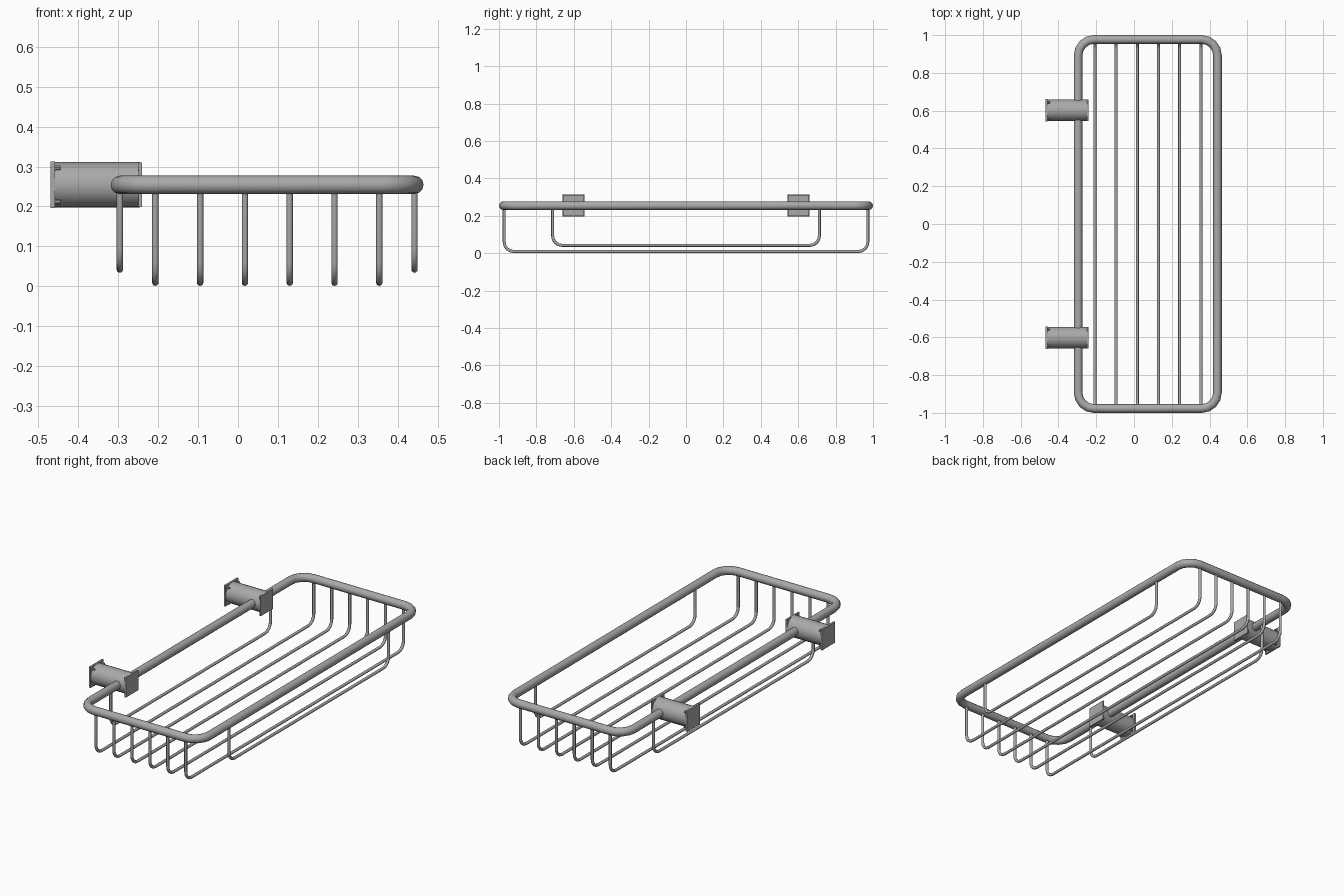
import bpy, math
from mathutils import Vector

if "Cube" in bpy.data.objects:
    bpy.data.objects.remove(bpy.data.objects["Cube"])

metal = bpy.data.materials.new("brushed_grey_metal")
metal.use_nodes = True
metal.diffuse_color = (0.4, 0.4, 0.4, 1)
metal.node_tree.nodes["Principled BSDF"].inputs["Base Color"].default_value = (0.4, 0.4, 0.4, 1)


def finish(obj, name):
    obj.name = name
    obj.data.materials.clear()
    obj.data.materials.append(metal)
    bpy.ops.object.select_all(action='DESELECT')
    obj.select_set(True)
    bpy.context.view_layer.objects.active = obj
    bpy.ops.object.shade_smooth_by_angle(angle=math.radians(40))
    return obj


def fillet(a, corner, b, radius, steps):
    """Points of an arc that rounds a right-angled corner."""
    u, v = (a - corner).normalized(), (b - corner).normalized()
    centre = corner + (u + v) * radius
    turns = [math.pi / 2 * i / steps for i in range(steps + 1)]
    return [centre - v * radius * math.cos(t) - u * radius * math.sin(t) for t in turns]


def tube(name, corners, bend, steps, radius, closed):
    """Round bar that follows a path with rounded corners."""
    pts, n = [], len(corners)
    for i, c in enumerate(corners):
        if closed or 0 < i < n - 1:
            pts += fillet(corners[i - 1], c, corners[(i + 1) % n], bend, steps)
        else:
            pts.append(c)
    curve = bpy.data.curves.new(name, 'CURVE')
    curve.dimensions = '3D'
    curve.bevel_depth = radius
    curve.bevel_resolution = 4
    curve.use_fill_caps = True
    spline = curve.splines.new('POLY')
    spline.points.add(len(pts) - 1)
    for p, co in zip(spline.points, pts):
        p.co = (*co, 1)
    spline.use_cyclic_u = closed
    path = bpy.data.objects.new(name + "_path", curve)
    bpy.context.collection.objects.link(path)
    mesh = bpy.data.meshes.new_from_object(path.evaluated_get(bpy.context.evaluated_depsgraph_get()))
    bpy.data.objects.remove(path)
    obj = bpy.data.objects.new(name, mesh)
    bpy.context.collection.objects.link(obj)
    return finish(obj, name)


def box(name, centre, size):
    bpy.ops.mesh.primitive_cube_add(size=1, location=centre)
    obj = bpy.context.object
    obj.scale = size
    bpy.ops.object.transform_apply(location=False, rotation=False)
    return finish(obj, name)


def rod_x(name, x0, x1, y, z, radius, sides):
    bpy.ops.mesh.primitive_cylinder_add(vertices=sides, radius=radius, depth=x1 - x0,
                                        location=((x0 + x1) / 2, y, z),
                                        rotation=(0, math.pi / 2, 0))
    return finish(bpy.context.object, name)


# Top rim
RIM_Z, BACK_X, FRONT_X, END_Y = 0.254, -0.296, 0.442, 0.977
tube("rim", [Vector((x, y, RIM_Z)) for x, y in
             ((BACK_X, -END_Y), (FRONT_X, -END_Y), (FRONT_X, END_Y), (BACK_X, END_Y))],
     0.085, 4, 0.023, True)


# Hanging basket wires
def wire(name, x, y, z):
    tube(name, [Vector((x, s, h)) for s, h in ((-y, RIM_Z), (-y, z), (y, z), (y, RIM_Z))],
         0.05, 4, 0.008, False)


for i in range(6):
    wire(f"floor_wire_{i + 1}", -0.207 + 0.1122 * i, 0.972, 0.009)
wire("back_side_wire", BACK_X, 0.713, 0.042)
wire("front_side_wire", FRONT_X, 0.713, 0.042)

# Wall brackets: round post between two square plates, with small corner pins
for side, y in (("right", -0.602), ("left", 0.602)):
    rod_x(f"{side}_bracket_post", -0.465, -0.245, y, RIM_Z, 0.057, 24)
    box(f"{side}_wall_plate", (-0.464, y, RIM_Z), (0.011, 0.117, 0.117))
    box(f"{side}_end_plate", (-0.245, y, RIM_Z), (0.009, 0.112, 0.112))
    for dy in (-1, 1):
        for dz in (-1, 1):
            rod_x(f"{side}_pin", -0.46, -0.444, y + dy * 0.043, RIM_Z + dz * 0.043, 0.006, 8)
